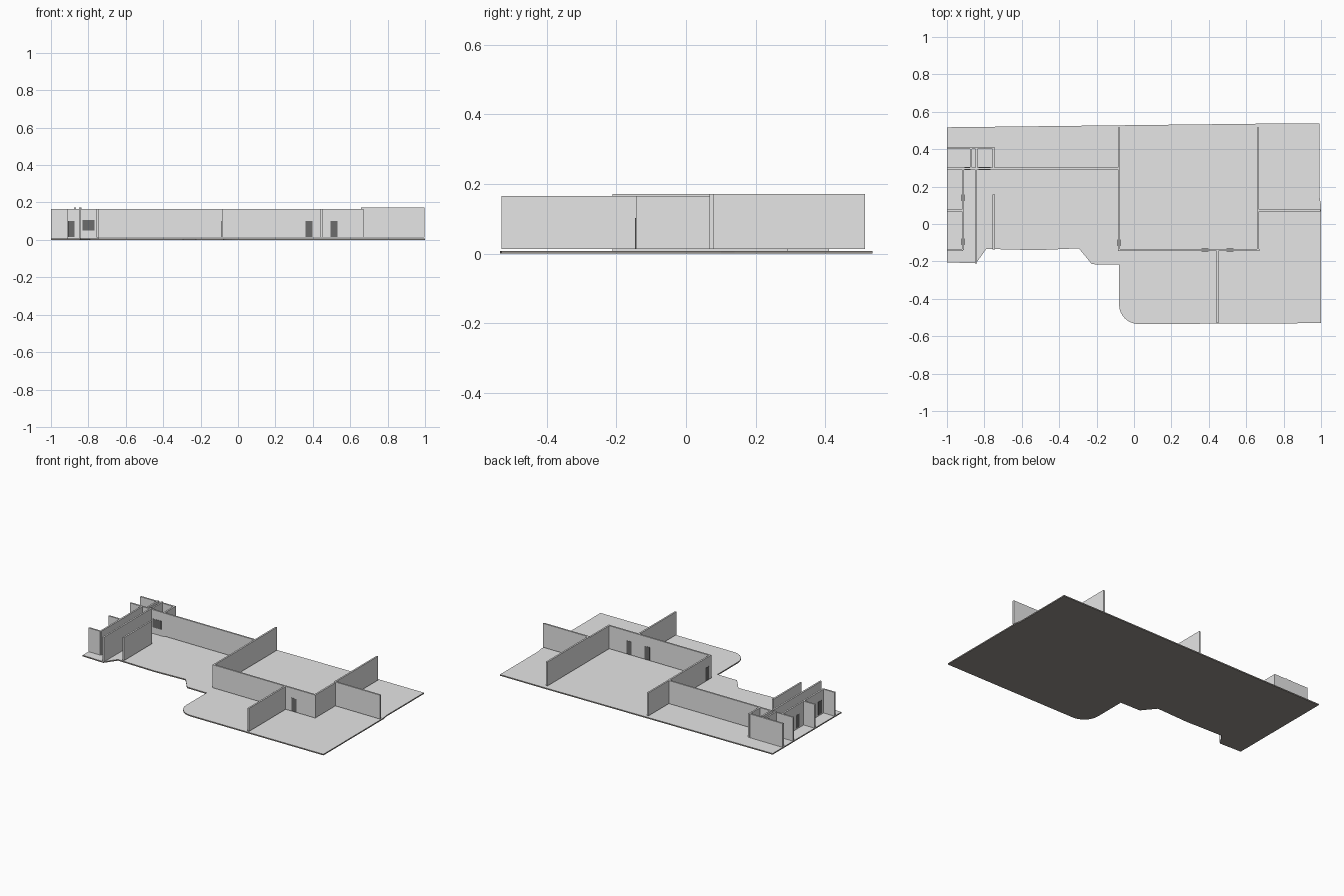
import bpy, bmesh, math

if "Cube" in bpy.data.objects:
    bpy.data.objects.remove(bpy.data.objects["Cube"])


def material(name, r, g, b):
    m = bpy.data.materials.new(name)
    m.diffuse_color = (r, g, b, 1)
    m.use_nodes = True
    m.node_tree.nodes["Principled BSDF"].inputs["Base Color"].default_value = m.diffuse_color
    return m


GREY = material("light grey", 0.79, 0.79, 0.79)
DARK = material("dark grey", 0.15, 0.15, 0.15)
UNDER = material("dark warm grey", 0.30, 0.28, 0.26)
T = 0.011                    # wall thickness
LOW, HIGH = 0.166, 0.172     # wall tops
BASE, LEFT_BASE = 0.013, 0.007


def finish(bm, name, mat):
    bmesh.ops.recalc_face_normals(bm, faces=bm.faces)
    me = bpy.data.meshes.new(name)
    bm.to_mesh(me)
    bm.free()
    me.materials.append(mat)
    ob = bpy.data.objects.new(name, me)
    bpy.context.collection.objects.link(ob)
    return ob


def box(name, x0, x1, y0, y1, z0, z1, mat=GREY):
    bm = bmesh.new()
    bmesh.ops.create_cube(bm, size=1)
    for v in bm.verts:
        v.co.x = x0 if v.co.x < 0 else x1
        v.co.y = y0 if v.co.y < 0 else y1
        v.co.z = z0 if v.co.z < 0 else z1
    return finish(bm, name, mat)


def wall_x(name, x0, x1, y, z0=BASE, z1=LOW):
    box(name, x0, x1, y - T / 2, y + T / 2, z0, z1)


def wall_y(name, x, y0, y1, z0=BASE, z1=LOW):
    box(name, x - T / 2, x + T / 2, y0, y1, z0, z1)


# floor slab with one rounded corner, dark underneath
corner = [(0.025 - 0.105 * math.sin(a), -0.43 - 0.105 * math.cos(a))
          for a in [i * math.pi / 16 for i in range(9)]]
outline = [(-1, 0.517), (-1, -0.205), (-0.845, -0.21), (-0.79, -0.133),
           (-0.52, -0.14), (-0.295, -0.13), (-0.225, -0.215), (-0.08, -0.217)]
outline += corner[::-1]
outline += [(1, -0.53), (1, 0.1), (0.993, 0.14), (0.993, 0.537), (0.65, 0.536)]
bm = bmesh.new()
face = bm.faces.new([bm.verts.new((x, y, 0)) for x, y in outline])
ext = bmesh.ops.extrude_face_region(bm, geom=[face])
for g in ext["geom"]:
    if isinstance(g, bmesh.types.BMVert):
        g.co.z = 0.008
floor = finish(bm, "floor", GREY)
floor.data.materials.append(UNDER)
for p in floor.data.polygons:
    p.material_index = 0 if p.normal.z > 0.5 else 1

# right-hand rooms
wall_x("main_front_wall", -0.085, 0.67, -0.139)
wall_y("front_divider_wall", 0.447, -0.53, -0.135)
wall_y("inner_right_wall", 0.664, -0.14, 0.07)
wall_y("back_right_wall", 0.664, 0.07, 0.515, BASE, HIGH)
wall_x("right_side_wall", 0.66, 0.998, 0.073, BASE, HIGH)
wall_y("middle_wall", -0.08, -0.14, 0.515)

# corridor
wall_x("corridor_back_wall", -0.755, -0.08, 0.296)
wall_y("corridor_left_wall", -0.75, -0.137, 0.157)

# small rooms on the left
wall_y("passage_wall", -0.845, -0.212, 0.3, LEFT_BASE, HIGH)
wall_y("small_room_wall", -0.914, -0.14, 0.3, LEFT_BASE)
for i, y in enumerate((-0.138, 0.071)):
    wall_x(f"small_room_divider_{i}", -1, -0.914, y, LEFT_BASE)
for i, y in enumerate((0.297, 0.406)):
    wall_x(f"back_room_wall_{i}", -1, -0.75, y, LEFT_BASE)
for i, x in enumerate((-0.872, -0.842)):
    wall_y(f"back_room_divider_{i}", x, 0.3, 0.408, LEFT_BASE, HIGH)
wall_y("back_room_end_wall", -0.752, 0.293, 0.412, LEFT_BASE)

# doors and window, slightly proud of the walls on both sides
P = T / 2 + 0.0015
for i, (x0, x1, y) in enumerate(((0.36, 0.397, -0.139), (0.495, 0.532, -0.139),
                                 (-0.905, -0.873, 0.297))):
    box(f"door_{i}", x0, x1, y - P, y + P, 0.015, 0.102, DARK)
for i, (x, y) in enumerate(((-0.08, -0.1), (-0.914, 0.14), (-0.914, -0.095))):
    box(f"side_door_{i}", x - P, x + P, y - 0.018, y + 0.018, 0.015, 0.102, DARK)
box("window", -0.832, -0.768, 0.297 - P, 0.297 + P, 0.05, 0.107, DARK)
